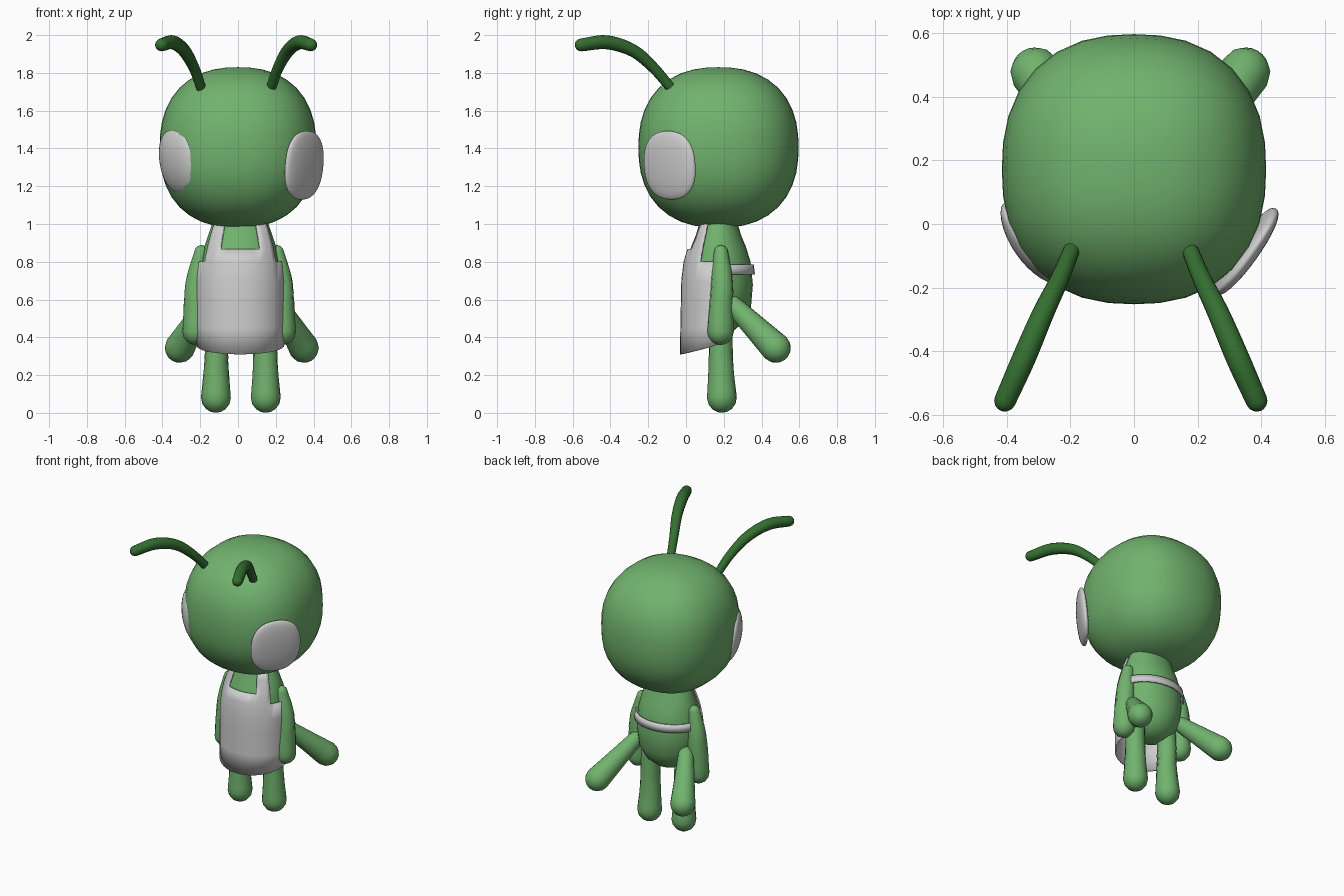
import bpy, bmesh, math
from mathutils import Vector, Matrix

cube = bpy.data.objects.get("Cube")
if cube:
    bpy.data.objects.remove(cube)


def material(name, rgb):
    m = bpy.data.materials.new(name)
    m.use_nodes = True
    m.diffuse_color = (*rgb, 1)
    m.node_tree.nodes["Principled BSDF"].inputs["Base Color"].default_value = (*rgb, 1)
    return m


GREEN = material("leaf green", (0.165, 0.45, 0.155))
DARK = material("dark green", (0.035, 0.16, 0.03))
WHITE = material("pale grey", (0.62, 0.62, 0.62))


def finish(bm, name, mat):
    bmesh.ops.recalc_face_normals(bm, faces=bm.faces)
    for f in bm.faces:
        f.smooth = True
    mesh = bpy.data.meshes.new(name)
    bm.to_mesh(mesh)
    bm.free()
    mesh.materials.append(mat)
    obj = bpy.data.objects.new(name, mesh)
    bpy.context.collection.objects.link(obj)
    return obj


def bridge(bm, rings):
    """Skin a list of vertex rings and close both ends."""
    n = len(rings[0])
    for a, b in zip(rings, rings[1:]):
        for i in range(n):
            j = (i + 1) % n
            bm.faces.new((a[i], a[j], b[j], b[i]))
    bm.faces.new(rings[0])
    bm.faces.new(rings[-1])


def spline(pts, steps=5):
    """Smooth samples through points that carry a radius as fourth value."""
    p = [Vector(q) for q in pts]
    p = [2 * p[0] - p[1]] + p + [2 * p[-1] - p[-2]]
    out = []
    for a, b, c, d in zip(p, p[1:], p[2:], p[3:]):
        for s in range(steps):
            t = s / steps
            out.append(0.5 * (2 * b + (c - a) * t + (2 * a - 5 * b + 4 * c - d) * t * t
                              + (3 * b - a - 3 * c + d) * t ** 3))
    return out + [p[-2]]


def limb(name, pts, mat, sides=16, round_start=True):
    """Tapered tube with rounded ends."""
    path = spline(pts)
    pos = [q.to_3d() for q in path]
    tangents = [(pos[min(i + 1, len(pos) - 1)] - pos[max(i - 1, 0)]).normalized()
                for i in range(len(pos))]
    rings = [(p, t, q[3]) for p, t, q in zip(pos, tangents, path)]
    caps = [math.radians(a) for a in (25, 50, 70, 84)]
    p, t, r = rings[0]
    start = [(p - t * r * math.sin(a), t, r * math.cos(a)) for a in reversed(caps)]
    p, t, r = rings[-1]
    end = [(p + t * r * math.sin(a), t, r * math.cos(a)) for a in caps]
    bm = bmesh.new()
    loops = []
    for p, t, r in (start if round_start else []) + rings + end:
        q = t.to_track_quat('Z', 'Y')
        loops.append([bm.verts.new(p + q @ Vector((r * math.cos(k), r * math.sin(k), 0)))
                      for k in (i * math.tau / sides for i in range(sides))])
    bridge(bm, loops)
    return finish(bm, name, mat)


def rounded_ball(name, matrix, power, mat, bow=0.0):
    """Slightly boxy ball; bow bends its rim back along local y."""
    bm = bmesh.new()
    bmesh.ops.create_uvsphere(bm, u_segments=32, v_segments=20, radius=1)
    for v in bm.verts:
        v.co /= sum(abs(c) ** power for c in v.co) ** (1 / power)
        v.co.y -= bow * (v.co.x ** 2 + v.co.z ** 2)
    bm.transform(matrix)
    return finish(bm, name, mat)


def profile(table, z):
    """Linear lookup of (rx, ry) at a height."""
    for (z0, x0, y0), (z1, x1, y1) in zip(table, table[1:]):
        if z <= z1:
            t = max(0, (z - z0) / (z1 - z0))
            return x0 + (x1 - x0) * t, y0 + (y1 - y0) * t
    return table[-1][1:]


def around(table, degrees, z):
    rx, ry = profile(table, z)
    a = math.radians(degrees)
    return Vector((0.012 + rx * math.sin(a), 0.172 - ry * math.cos(a), z))


# Head
rounded_ball("head", Matrix.Translation((0, 0.172, 1.405))
             @ Matrix.Diagonal((0.415, 0.424, 0.425, 1)), 2.35, GREEN)

# Body
BODY = [(0.42, 0.03, 0.03), (0.435, 0.09, 0.08), (0.48, 0.15, 0.135), (0.56, 0.195, 0.172),
        (0.68, 0.212, 0.182), (0.8, 0.205, 0.17), (0.88, 0.19, 0.145),
        (0.94, 0.17, 0.12), (1.04, 0.135, 0.09)]
bm = bmesh.new()
bridge(bm, [[bm.verts.new(around(BODY, k * 15, z)) for k in range(24)] for z, _, _ in BODY])
finish(bm, "body", GREEN)

# Apron with bib straps, and the band round the back
SHELL = [(0.3, 0.23, 0.2), (0.7, 0.23, 0.192), (0.8, 0.218, 0.18),
         (0.88, 0.203, 0.156), (0.94, 0.183, 0.131), (1.02, 0.155, 0.102)]


def cloth(name, angles, heights, keep, hem=0.0):
    bm = bmesh.new()
    grid = []
    for row, z in enumerate(heights):
        lift = hem if row == 0 else 0
        grid.append([bm.verts.new(around(SHELL, a, z + lift * (a / 88) ** 2)) for a in angles])
    for j in range(len(heights) - 1):
        for i in range(len(angles) - 1):
            if keep(abs(angles[i] + angles[i + 1]) / 2, (heights[j] + heights[j + 1]) / 2):
                bm.faces.new((grid[j][i], grid[j][i + 1], grid[j + 1][i + 1], grid[j + 1][i]))
    bmesh.ops.delete(bm, geom=[v for v in bm.verts if not v.link_faces], context='VERTS')
    obj = finish(bm, name, WHITE)
    mod = obj.modifiers.new("thickness", 'SOLIDIFY')
    mod.thickness = 0.01
    mod.offset = 0
    return obj


half = [10, 20, 30, 40, 50, 58, 68, 78, 88]
cloth("apron", [-a for a in reversed(half)] + [0] + half,
      [0.31, 0.45, 0.6, 0.7, 0.8, 0.865, 0.91, 0.95, 1.0],
      lambda a, z: z < 0.8 or (z < 0.865 and a < 58) or 30 < a < 58, hem=0.05)
cloth("back_band", [88 + k * 184 / 16 for k in range(17)], [0.732, 0.785], lambda a, z: True)

# Eyes
for side, centre, normal, size, bow in (
        ("left", (0.355, -0.09, 1.31), (0.81, -0.58, -0.1), (0.165, 0.03, 0.182), 0.2),
        ("right", (-0.342, -0.073, 1.325), (-0.81, -0.56, -0.17), (0.152, 0.03, 0.17), 0.9)):
    n = Vector(normal).normalized()
    across = Vector((0, 0, 1)).cross(n).normalized()
    up = n.cross(across)
    frame = Matrix((across, n, up)).transposed().to_4x4()
    rounded_ball(side + "_eye", Matrix.Translation(centre) @ frame
                 @ Matrix.Diagonal((*size, 1)), 2.4, WHITE, bow)

# Antennae, arms, legs and rear limbs on both sides, with a small sideways offset
PARTS = {
    "antenna": (DARK, 0.01, [(0.185, -0.08, 1.72, 0.026), (0.222, -0.17, 1.825, 0.029),
                             (0.275, -0.28, 1.918, 0.034), (0.335, -0.42, 1.962, 0.037),
                             (0.395, -0.555, 1.948, 0.034)]),
    "arm": (GREEN, 0.006, [(0.2, 0.185, 0.85, 0.038), (0.225, 0.19, 0.68, 0.06),
                           (0.23, 0.183, 0.43, 0.07)]),
    "leg": (GREEN, 0.015, [(0.128, 0.185, 0.5, 0.06), (0.13, 0.185, 0.25, 0.066),
                           (0.132, 0.19, 0.08, 0.079)]),
    "rear_limb": (GREEN, 0.02, [(0.195, 0.25, 0.57, 0.05), (0.26, 0.36, 0.46, 0.064),
                                (0.328, 0.475, 0.345, 0.08)]),
}
for name, (mat, shift, pts) in PARTS.items():
    for side, s in (("left", 1), ("right", -1)):
        dx = -shift if name == "antenna" else shift
        limb(side + "_" + name, [(s * x + dx, y, z, r) for x, y, z, r in pts], mat,
             round_start=name != "antenna")

# Keep crisp edges on open ends and cloth
bpy.ops.object.select_all(action='DESELECT')
for obj in bpy.context.collection.objects:
    if obj.type == 'MESH':
        obj.select_set(True)
        bpy.context.view_layer.objects.active = obj
bpy.ops.object.shade_smooth_by_angle(angle=math.radians(40))
